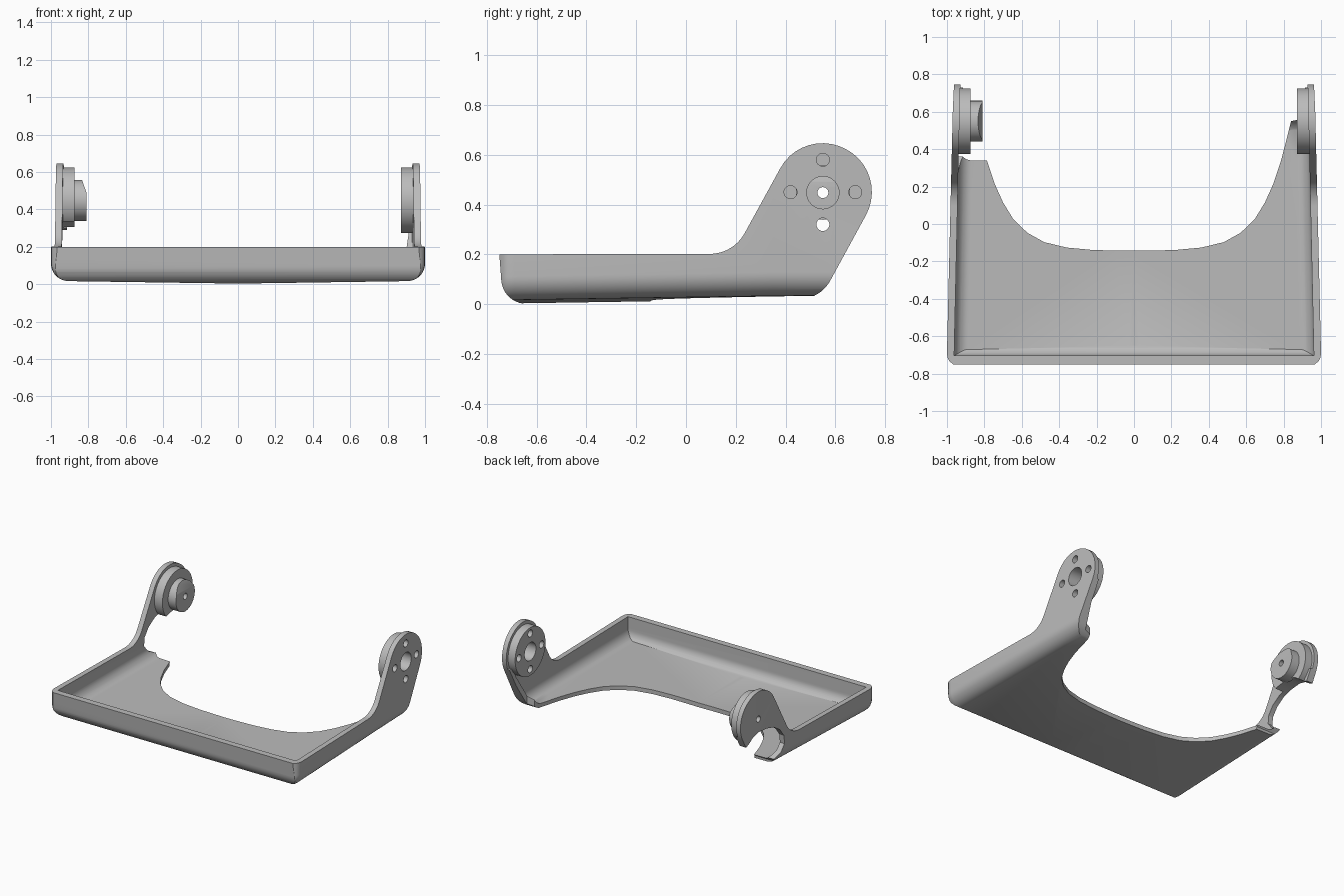
import bpy
import bmesh
import math
from mathutils import Vector

if "Cube" in bpy.data.objects:
    bpy.data.objects.remove(bpy.data.objects["Cube"], do_unlink=True)

grey = bpy.data.materials.new("plain grey")
grey.use_nodes = True
grey.diffuse_color = (0.5, 0.5, 0.5, 1)
grey.node_tree.nodes["Principled BSDF"].inputs["Base Color"].default_value = (0.5, 0.5, 0.5, 1)


def rounded(points, steps=10):
    """Closed 2D outline; points with a third value get a fillet of that radius."""
    out = []
    for i, p in enumerate(points):
        c = Vector(p[:2])
        if len(p) == 2:
            out.append(c)
            continue
        a = (Vector(points[i - 1][:2]) - c).normalized()
        b = (Vector(points[(i + 1) % len(points)][:2]) - c).normalized()
        half = a.angle(b) / 2
        r = p[2]
        centre = c + (a + b).normalized() * (r / math.sin(half))
        start = c + a * (r / math.tan(half)) - centre
        end = c + b * (r / math.tan(half)) - centre
        sweep = math.pi - 2 * half
        for k in range(steps + 1):
            t = k / steps
            out.append(centre + (start * math.sin((1 - t) * sweep)
                                 + end * math.sin(t * sweep)) / math.sin(sweep))
    return out


def loft(name, rings):
    """Closed solid through matching rings of 3D points."""
    bm = bmesh.new()
    loops = [[bm.verts.new(p) for p in ring] for ring in rings]
    n = len(loops[0])
    for lo, hi in zip(loops, loops[1:]):
        for i in range(n):
            j = (i + 1) % n
            bm.faces.new((lo[i], lo[j], hi[j], hi[i]))
    bm.faces.new(loops[0])
    bm.faces.new(loops[-1])
    bmesh.ops.recalc_face_normals(bm, faces=bm.faces)
    mesh = bpy.data.meshes.new(name)
    bm.to_mesh(mesh)
    bm.free()
    mesh.materials.append(grey)
    obj = bpy.data.objects.new(name, mesh)
    bpy.context.collection.objects.link(obj)
    return obj


def prism_x(name, outline, x0, x1):
    return loft(name, [[(x, p[0], p[1]) for p in outline] for x in (x0, x1)])


def disc(name, x0, x1, r, y=0.55, z=0.448, sides=64):
    turn = [2 * math.pi * i / sides for i in range(sides)]
    return prism_x(name, [(y + r * math.cos(t), z + r * math.sin(t)) for t in turn], x0, x1)


def channel(name, section, stations):
    """Sweep an x-z section along y with changing half width and height."""
    return loft(name, [[(p.x * w, y, p.y + dz) for p in section] for y, w, dz in stations])


def combine(obj, operation, *others):
    bpy.context.view_layer.objects.active = obj
    for other in others:
        mod = obj.modifiers.new("cut", "BOOLEAN")
        mod.operation = operation
        mod.solver = "EXACT"
        mod.object = other
        bpy.ops.object.modifier_apply(modifier=mod.name)


helpers = []


def helper(obj):
    obj.hide_render = True
    helpers.append(obj)
    return obj


# Side outline: shallow tray with a leaning, round-ended arm
pivot = Vector((0.55, 0.45))
r = 0.196
along = Vector((0.48, 0.877))
across = Vector((0.877, -0.48))
top_front = pivot + along * r - across * r
top_back = pivot + along * r + across * r
side = rounded([(-0.75, 0.2), (-0.735, 0, 0.1), (0.54, 0.022, 0.14),
                (*top_back, r * 0.99), (*top_front, r * 0.99), (0.19, 0.202, 0.16)])
frame = prism_x("tray_frame", side, -1.2, 1.2)

# Outer cross section, narrowing to the back with rounded front corners
outer = rounded([(-1, 0.8), (-1, 0.018, 0.095), (0, 0.003), (1, 0.018, 0.095), (1, 0.8)])
outer_body = helper(channel("outer_form", outer, [
    (-0.76, 0.955, 0), (-0.745, 0.972, 0), (-0.735, 0.987, 0), (-0.715, 0.997, 0),
    (-0.69, 1, 0), (0.35, 0.975, 0.016), (0.6, 0.969, 0.018), (0.8, 0.96, 0.02)]))
combine(frame, "INTERSECT", outer_body)

# Hollow inside
inner_side = rounded([(-0.712, 0.9), (-0.702, 0.032, 0.075), (0.521, 0.052, 0.11),
                      (0.696, 0.37), (1, 0.37), (1, 0.9)])
hollow = helper(prism_x("hollow", inner_side, -1.1, 1.1))
inner = rounded([(-1, 0.95), (-1, 0.045, 0.075), (0, 0.033), (1, 0.045, 0.075), (1, 0.95)])
inner_body = helper(channel("inner_form", inner, [
    (-0.9, 0.966, 0), (0.35, 0.938, 0.016), (0.6, 0.932, 0.018), (1.1, 0.92, 0.02)]))
combine(hollow, "INTERSECT", inner_body)
combine(frame, "DIFFERENCE", hollow)

# Curved opening in the back of the floor
half = [(0.1, -0.142), (0.22, -0.139), (0.36, -0.126), (0.48, -0.097), (0.57, -0.047),
        (0.645, 0.025), (0.7, 0.115), (0.745, 0.215), (0.785, 0.335), (0.815, 0.45),
        (0.84, 0.55), (0.89, 0.56), (0.915, 0.65), (0.915, 1)]
bay = [(-x, y) for x, y in reversed(half)] + half
combine(frame, "DIFFERENCE", helper(loft("floor_opening", [
    [(x, y, z) for x, y in bay] for z in (-0.3, 1.2)])))

# Left pivot disc with centre bore and four screw holes
left_hub = disc("left_pivot_disc", 0.872, 0.945, 0.175)
bores = [disc("bore", 0.7, 1.2, 0.065, sides=40)]
for i in range(4):
    a = i * math.pi / 2
    bores.append(disc("screw_bore", 0.7, 1.2, 0.026, 0.55 + 0.13 * math.cos(a),
                      0.45 + 0.13 * math.sin(a), 24))
for b in bores:
    helper(b)
for part in (frame, left_hub):
    combine(part, "DIFFERENCE", *bores)

# Right pivot disc and boss with a sloped face
right_hub = disc("right_pivot_disc", -0.945, -0.873, 0.175)
boss = disc("right_pivot_boss", -0.89, -0.81, 0.109)
slope = [(-0.8, 0.462), (-0.86, 0.63), (-0.8, 0.63)]
combine(boss, "DIFFERENCE", helper(loft("slope_cut", [
    [(x, y, z) for x, z in slope] for y in (0.3, 0.8)])))
pin_bore = helper(disc("pin_bore", -1.2, -0.7, 0.022, sides=24))
for part in (frame, right_hub, boss):
    combine(part, "DIFFERENCE", pin_bore)

# Broken-out notch in the right arm
notch = [(0.32, -0.1), (0.33, 0.05), (0.36, 0.08), (0.3, 0.11), (0.26, 0.16), (0.265, 0.22),
         (0.31, 0.28), (0.38, 0.325), (0.46, 0.345), (0.55, 0.352), (0.61, 0.335),
         (0.66, 0.3), (0.8, 0.25), (0.8, -0.1)]
notch_cut = helper(prism_x("notch_cut", notch, -1.2, -0.5))
for part in (frame, right_hub):
    combine(part, "DIFFERENCE", notch_cut)

# Remove cutters and smooth the rounded surfaces
for h in helpers:
    bpy.data.objects.remove(h, do_unlink=True)
bpy.ops.object.select_all(action="DESELECT")
for part in (frame, left_hub, right_hub, boss):
    part.select_set(True)
bpy.context.view_layer.objects.active = frame
bpy.ops.object.shade_smooth_by_angle(angle=math.radians(30))
